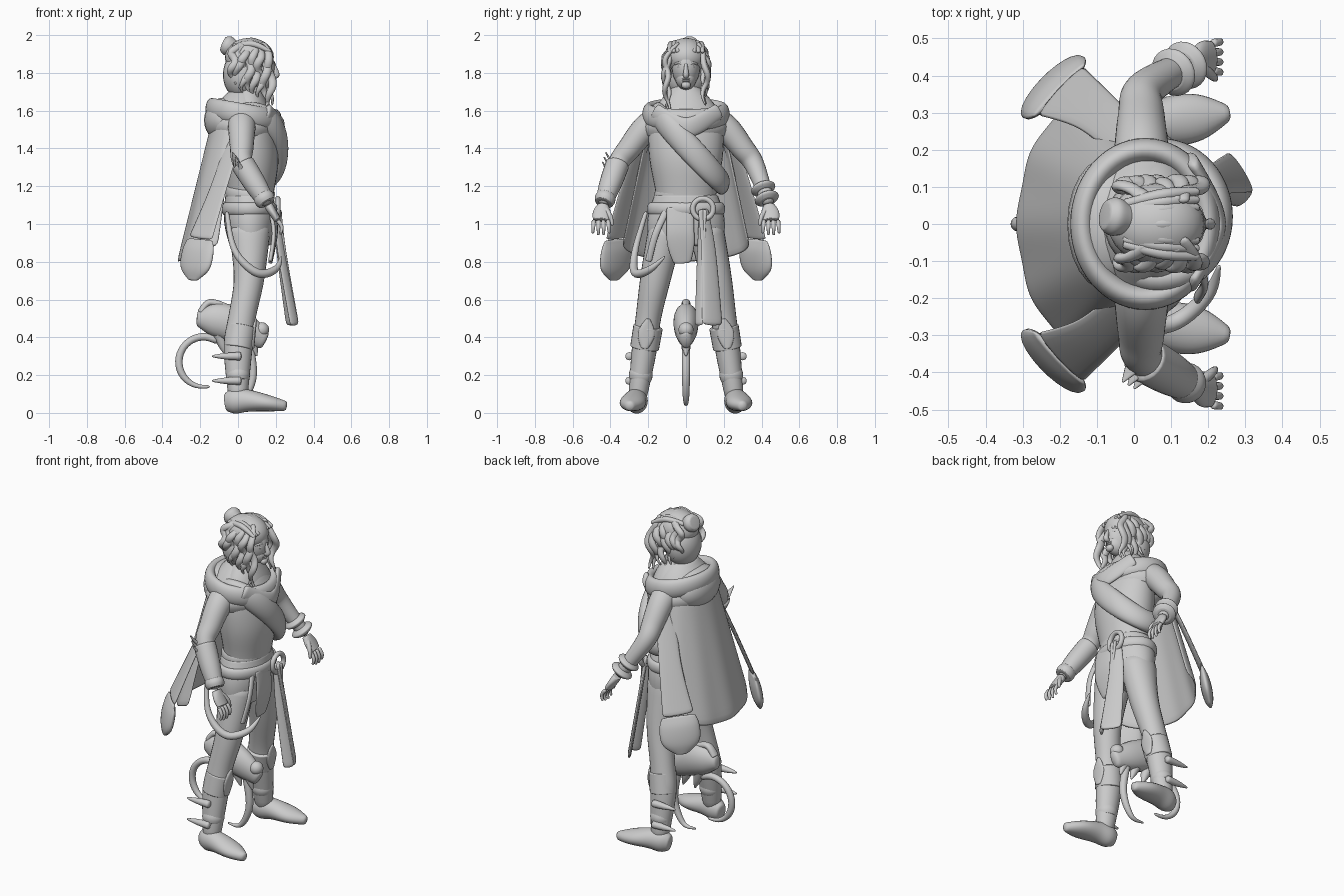
import bpy, bmesh, math, random
from mathutils import Vector

if "Cube" in bpy.data.objects:
    bpy.data.objects.remove(bpy.data.objects["Cube"])
random.seed(4)

clay = bpy.data.materials.new("plain grey")
clay.use_nodes = True
clay.diffuse_color = (0.6, 0.6, 0.6, 1)
clay.node_tree.nodes["Principled BSDF"].inputs["Base Color"].default_value = clay.diffuse_color

FORWARD, ACROSS, UP = Vector((1, 0, 0)), Vector((0, 1, 0)), Vector((0, 0, 1))


def finish(name, bm, mirror=False, solid=0, smooth=True):
    """Turn a bmesh into a smooth shaded object, optionally mirrored across the body."""
    bmesh.ops.recalc_face_normals(bm, faces=bm.faces[:])
    for face in bm.faces:
        face.smooth = True
    mesh = bpy.data.meshes.new(name)
    bm.to_mesh(mesh)
    bm.free()
    mesh.materials.append(clay)
    ob = bpy.data.objects.new(name, mesh)
    bpy.context.collection.objects.link(ob)
    if solid:
        ob.modifiers.new("thickness", "SOLIDIFY").thickness = solid
    if mirror:
        modifier = ob.modifiers.new("other side", "MIRROR")
        modifier.use_axis = (False, True, False)
        modifier.use_mirror_merge = False
    if smooth:
        ob.modifiers.new("rounding", "SUBSURF").levels = 1
        ob.modifiers["rounding"].render_levels = 1


def spline(values, t):
    """Smooth curve through evenly timed numbers or vectors."""
    last = len(values) - 1
    i = min(int(t * last), last - 1)
    f = t * last - i
    a, b, c, d = (values[min(max(i + k, 0), last)] for k in (-1, 0, 1, 2))
    return b + (c - a) * (f / 2) + (a * 2 - b * 5 + c * 4 - d) * (f * f / 2) + (b * 3 - a - c * 3 + d) * (f ** 3 / 2)


def loft(name, centres, widths, thicks, side, closed=False, mirror=False, sides=12):
    """Skin ellipses placed square to a path, their widths pointing to the side vector."""
    bm, rings, count = bmesh.new(), [], len(centres)
    for i, centre in enumerate(centres):
        before = centres[i - 1] if closed or i else centre
        after = centres[(i + 1) % count] if closed or i < count - 1 else centre
        along = (after - before).normalized()
        u = (side - along * side.dot(along)).normalized()
        v = along.cross(u)
        angles = [math.tau * k / sides for k in range(sides)]
        rings.append([bm.verts.new(centre + u * math.cos(a) * widths[i] + v * math.sin(a) * thicks[i])
                      for a in angles])
    for i in range(count if closed else count - 1):
        ring, following = rings[i], rings[(i + 1) % count]
        for k in range(sides):
            j = (k + 1) % sides
            bm.faces.new((ring[k], ring[j], following[j], following[k]))
    if not closed:
        bm.faces.new(rings[0])
        bm.faces.new(rings[-1])
    finish(name, bm, mirror)


def sweep(name, path, widths, thicks=None, side=FORWARD, mirror=False, sides=12, steps=14):
    """Loft along a spline; widths and thicknesses are spread evenly over its length."""
    path = [Vector(p) for p in path]
    times = [i / steps for i in range(steps + 1)]
    widths = [spline(widths, t) for t in times]
    thicks = [spline(thicks, t) for t in times] if thicks else widths
    loft(name, [spline(path, t) for t in times], widths, thicks, side, mirror=mirror, sides=sides)


def strip(name, path, widths, side=ACROSS, thick=.012, mirror=False):
    sweep(name, path, widths, [thick, thick], side, mirror, sides=8)


def hoop(name, centre, depth, width, height, thick, forward_drop=0, side_drop=0, steps=28):
    """Flat band around the body, tilted by its drops."""
    points = []
    for i in range(steps):
        c, s = math.cos(math.tau * i / steps), math.sin(math.tau * i / steps)
        offset = Vector((depth * c, width * s, -forward_drop * c - side_drop * s))
        points.append(Vector(centre) + offset)
    loft(name, points, [height] * steps, [thick] * steps, UP, closed=True)


def ball(name, centre, radii, mirror=False):
    bm = bmesh.new()
    bmesh.ops.create_uvsphere(bm, u_segments=24, v_segments=14, radius=1)
    for v in bm.verts:
        v.co = [c + r * p for c, r, p in zip(centre, radii, v.co)]
    finish(name, bm, mirror, smooth=False)


# Joints of one side, shared by the body and its clothing
shoulder, elbow, wrist = Vector((.02, .22, 1.5)), Vector((.03, .365, 1.31)), Vector((.16, .44, 1.1))
hip, thigh, knee = Vector((.06, .1, 1)), Vector((.06, .16, .72)), Vector((.02, .2, .5))
calf, ankle = Vector((0, .22, .34)), Vector((0, .26, .06))

# Torso and hip clothing
sweep("torso", [(.06, 0, .95), (.07, 0, 1.35), (.05, 0, 1.75)],
      [.12, .12, .15, .12, .05], [.18, .16, .2, .19, .05], sides=16)
hoop("collar", (.05, 0, 1.66), .07, .07, .02, .01, forward_drop=.02)
sweep("hip_wrap", [(.06, 0, 1.16), (.065, 0, .88)], [.13, .14, .11], [.17, .21, .2], sides=16)
hoop("belt", (.06, 0, 1.08), .13, .19, .035, .02)
hoop("waist_wrap", (.06, 0, 1.17), .115, .155, .035, .015, side_drop=-.02)
hoop("chest_roll", (.07, .02, 1.4), .155, .17, .07, .045, side_drop=.18)

# Cowl and hood
sweep("cowl", [(.03, 0, 1.7), (.02, 0, 1.46)], [.08, .14, .19, .17], [.09, .16, .235, .22], sides=16)
hoop("cowl_fold", (.03, 0, 1.58), .17, .2, .06, .035, forward_drop=.03)
ball("hood", (-.07, 0, 1.55), (.11, .18, .12))
sweep("front_drape", [(.15, -.17, 1.6), (.23, 0, 1.51), (.15, .18, 1.6)], [.045, .055, .045], [.02, .02], UP)

# Cape
bm = bmesh.new()
rows, columns = 10, 28
grid = []
for i in range(rows + 1):
    v = i / rows
    line = []
    for j in range(columns + 1):
        u = 2 * j / columns - 1
        c, s = math.cos(u * math.pi / 2), math.sin(u * math.pi / 2)
        ripple = .004 * v * math.cos(u * 16)
        x = -.02 - .09 * v - (.12 + .09 * v) * c - ripple
        line.append(bm.verts.new((x, (.2 + .14 * v) * s, 1.54 - v * (.65 + .09 * c))))
    grid.append(line)
for upper, lower in zip(grid, grid[1:]):
    for j in range(columns):
        bm.faces.new((upper[j], upper[j + 1], lower[j + 1], lower[j]))
finish("cape", bm, solid=.012)

# Shoulder tails with leaf shaped ends
outward = Vector((.7, .7, 0))
tail_end = Vector((-.2, .36, .92))
strip("shoulder_tails", [(.02, .19, 1.57), (-.1, .3, 1.2), tail_end], [.06, .07, .1], outward, mirror=True)
sweep("tail_leaves", [tail_end, tail_end - Vector((.04, -.02, .22))],
      [.1, .12, .11, .03], [.01, .03, .03, .01], outward, mirror=True)

# Arms and hands
sweep("arms", [(.02, .15, 1.55), shoulder, (.02, .3, 1.4), elbow, wrist], [.08, .075, .065, .055, .035], mirror=True)
knuckles = wrist + Vector((.05, .01, -.08))
sweep("palms", [wrist, knuckles], [.03, .05, .045], [.025, .02], ACROSS, mirror=True)
for k in range(4):
    base = knuckles + ACROSS * (k - 1.5) * .025
    tip = base + Vector((.015, (k - 1.5) * .004, -.085 + .01 * abs(k - 1.5)))
    sweep("fingers", [base, base.lerp(tip, .5) + FORWARD * .015, tip], [.014, .012, .008], mirror=True, sides=6, steps=6)
sweep("thumbs", [wrist, wrist + Vector((.05, -.04, -.06)), wrist + Vector((.06, -.05, -.11))],
      [.02, .015, .008], mirror=True, sides=6, steps=6)


def forearm(t, side):
    spot = elbow.lerp(wrist, t)
    return Vector((spot.x, spot.y * side, spot.z))


# Bracer with fins on the right arm, bangles on the left
sweep("right_bracer", [forearm(-.05, -1), forearm(.95, -1)], [.066, .062, .045])
sweep("right_bracer_cuff", [forearm(.75, -1), forearm(.95, -1)], [.052, .058, .05])
for k in range(3):
    root = forearm(.12 * k, -1) - Vector((.03, .02, 0))
    sweep("right_bracer_fin", [root, root + Vector((-.03, -.04, .07))], [.03, .004], [.012, .004], sides=6)
for t in (.5, .75):
    sweep("left_bangle", [forearm(t, 1), forearm(t + .17, 1)], [.045, .07, .045])

# Legs, boots and feet
sweep("legs", [hip, thigh, knee, calf, ankle], [.12, .085, .075, .08, .05], [.1, .085, .07, .07, .05], mirror=True)
sweep("boot_cuffs", [knee - UP * .04, calf], [.082, .08], mirror=True)
strip("knee_flaps", [knee + FORWARD * .07, calf + FORWARD * .075], [.01, .05, .02], mirror=True)
sweep("ankle_bands", [calf.lerp(ankle, .4), calf.lerp(ankle, .6)], [.06, .066, .06], mirror=True)
heel, toe = Vector((-.07, .25, .055)), Vector((.26, .3, .035))
sweep("feet", [heel, (.05, .27, .065), toe], [.035, .06, .065, .07, .02], [.045, .07, .062, .045, .025], ACROSS,
      mirror=True)
for height in (.17, .3):
    spike = Vector((.02, .3, height))
    sweep("boot_spikes", [spike, spike - FORWARD * .16], [.025, .02, .005], mirror=True, side=UP, sides=8, steps=6)

# Belt ring, hanging sash, front flap and hip horn
buckle = Vector((.21, .09, 1.08))
ring_points = [buckle + (ACROSS * math.cos(k * math.tau / 20) + UP * math.sin(k * math.tau / 20)) * .055
               for k in range(20)]
loft("belt_ring", ring_points, [.015] * 20, [.015] * 20, FORWARD, closed=True)
strip("sash_panel", [buckle, (.23, .12, .85), (.29, .14, .46)], [.035, .05, .07], Vector((-.5, .8, 0)))
strip("sash_fold", [buckle, (.23, .08, .85), (.3, .07, .46)], [.03, .03, .035], Vector((.7, .7, 0)))
strip("front_flap", [(.19, -.03, 1.09), (.2, -.03, .95), (.17, -.02, .79)], [.08, .08, .08, .05])
sweep("hip_horn", [(-.06, -.21, 1.07), (-.02, -.27, .86), (.1, -.27, .74), (.2, -.19, .76), (.23, -.11, .83)],
      [.012, .018, .024, .02, .005], side=ACROSS)
strip("side_strap", [(.17, -.1, 1.08), (.19, -.16, .95), (.17, -.2, .8)], [.02, .02])

# Head and face
ball("skull", (.1, 0, 1.83), (.095, .075, .11))
ball("jaw", (.12, 0, 1.77), (.07, .055, .06))
ball("chin", (.178, 0, 1.735), (.02, .025, .02))
sweep("nose", [(.187, 0, 1.85), (.205, 0, 1.79), (.18, 0, 1.78)], [.008, .017, .01], side=ACROSS, sides=8)
for height in (1.757, 1.767):
    ball("lip", (.182, 0, height), (.012, .022, .006))
ball("eyelids", (.17, .03, 1.83), (.016, .017, .01), mirror=True)
sweep("brows", [(.183, .01, 1.845), (.177, .04, 1.853), (.155, .06, 1.845)], [.008, .006], side=UP, mirror=True, sides=8)

# Hair cap, back mass, topknot and loose locks
ball("hair_cap", (.06, 0, 1.885), (.13, .11, .1))
ball("back_hair", (.02, 0, 1.79), (.1, .115, .13))
sweep("topknot", [(0, .01, 1.92), (-.08, .025, 1.955)], [.035, .045, .055, .04], side=ACROSS)
for side in (1, -1):
    for k in range(8):
        start = .17 - .028 * k
        length = .35 - .018 * k + random.uniform(-.03, .03)
        phase = random.uniform(0, math.tau)
        lock = []
        for step in range(9):
            t = step / 8
            wave = phase + step * 1.6
            out = .05 + .065 * math.sin(min(t * 4, 1.6)) + .014 * math.sin(wave) - .02 * t
            x = .07 + (start - .07) * min(1, .5 + t * 2) + .016 * math.cos(wave)
            lock.append((x, out * side, 1.96 - length * t))
        sweep("side_lock", lock, [.02, .027, .024, .005], [.012, .02, .017, .005], sides=6, steps=18)
for k in range(-4, 5):
    spread = .022 * k
    sweep("crown_lock", [(.175, spread, 1.91), (.08, spread * .9, 1.97 - abs(spread) * .2), (-.03, spread * .6, 1.94)],
          [.012, .02, .015], side=ACROSS, sides=6)

# Horned skull trophy between the legs
sweep("trophy_body", [(-.22, 0, .5), (-.06, 0, .48), (.15, 0, .38)],
      [.03, .07, .07, .03], [.04, .1, .1, .05], ACROSS, sides=8)
ball("trophy_orb", (.125, 0, .44), (.04, .04, .04))
strip("trophy_crest", [(-.2, 0, .53), (-.15, 0, .585), (-.06, 0, .56)], [.03, .02], thick=.02)
for k in range(3):
    rib = Vector((.08 * k - .1, 0, .42))
    sweep("trophy_rib", [rib, rib + Vector((.04, 0, -.12))], [.045, .03, .005], side=ACROSS, sides=6)
hook_centre = Vector((-.18, 0, .27))
hook = []
for k in range(9):
    a = math.pi * (.3 + .16 * k)
    hook.append(hook_centre + (FORWARD * math.cos(a) + UP * math.sin(a)) * .135)
sweep("back_hook", hook, [.022, .02, .02, .008], side=ACROSS)
sweep("front_hook", [(.05, 0, .4), (.08, 0, .2), (.02, 0, .06), (-.07, 0, .05)], [.024, .02, .005], side=ACROSS)
